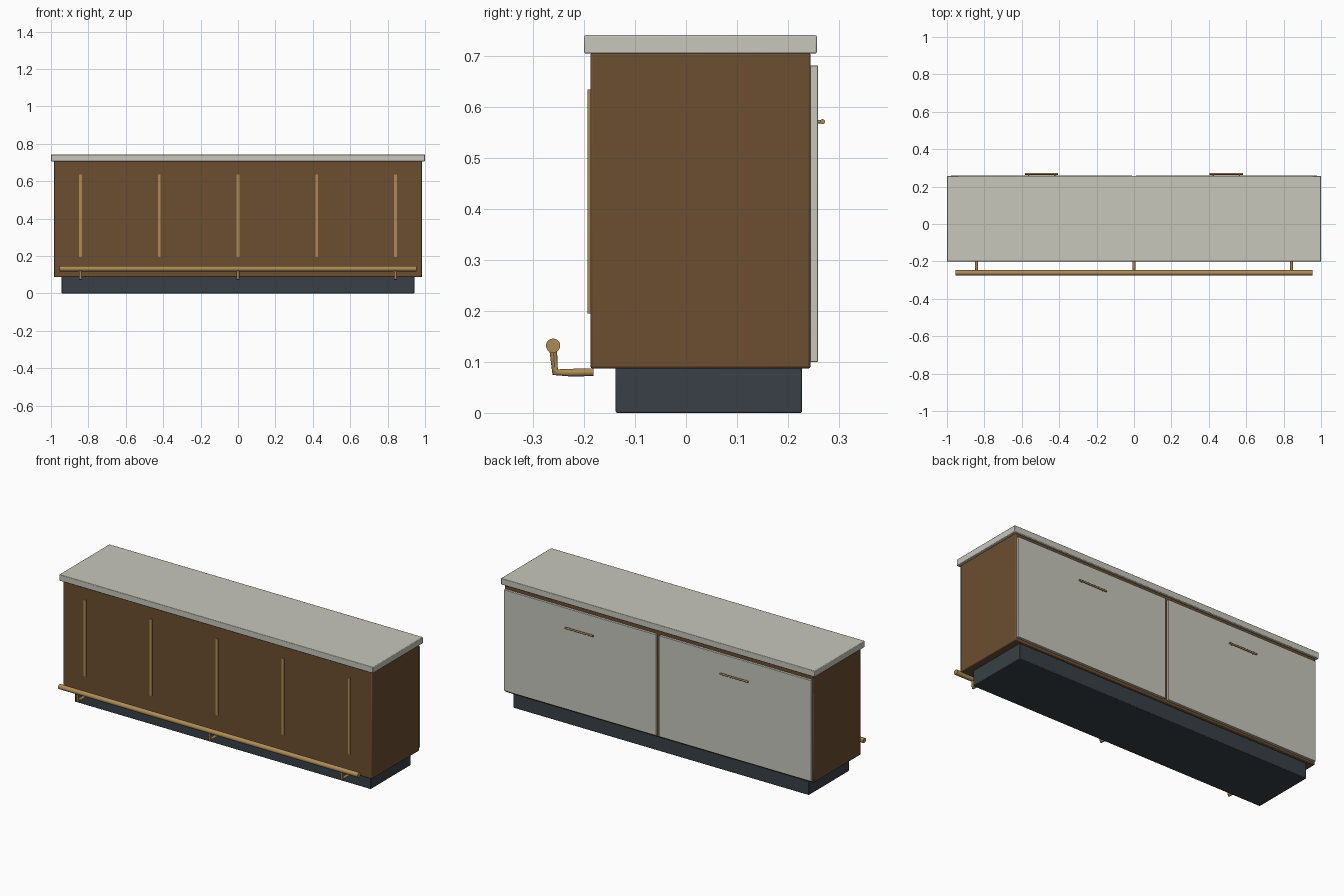
import bpy
from mathutils import Vector

cube = bpy.data.objects.get("Cube")
if cube:
    bpy.data.objects.remove(cube, do_unlink=True)


def material(name, rgb):
    mat = bpy.data.materials.new(name)
    mat.use_nodes = True
    color = (*rgb, 1)
    mat.diffuse_color = color
    mat.node_tree.nodes["Principled BSDF"].inputs["Base Color"].default_value = color
    return mat


walnut = material("walnut_brown", (0.145, 0.077, 0.029))
stone = material("pale_stone", (0.57, 0.57, 0.505))
brass = material("brass", (0.42, 0.26, 0.092))
charcoal = material("charcoal", (0.04, 0.051, 0.061))


def finish(obj, name, mat):
    obj.name = name
    obj.data.materials.append(mat)
    bpy.ops.object.shade_smooth_by_angle(angle=0.7)
    return obj


def box(name, mat, low, high, bevel=0.0):
    low, high = Vector(low), Vector(high)
    bpy.ops.mesh.primitive_cube_add(size=1, location=(low + high) / 2)
    obj = bpy.context.object
    obj.scale = high - low
    bpy.ops.object.transform_apply(location=False, rotation=False, scale=True)
    if bevel:
        mod = obj.modifiers.new("rounded_edges", "BEVEL")
        mod.width = bevel
        mod.segments = 2
    return finish(obj, name, mat)


def rod(name, mat, start, end, radius, sides=20):
    start, end = Vector(start), Vector(end)
    axis = end - start
    bpy.ops.mesh.primitive_cylinder_add(
        vertices=sides, radius=radius, depth=axis.length, location=(start + end) / 2,
        rotation=axis.to_track_quat("Z", "Y").to_euler())
    return finish(bpy.context.object, name, mat)


def bent_pipe(name, mat, points, radius):
    curve = bpy.data.curves.new(name, "CURVE")
    curve.dimensions = "3D"
    curve.bevel_depth = radius
    curve.bevel_resolution = 3
    curve.use_fill_caps = True
    spline = curve.splines.new("POLY")
    spline.points.add(len(points) - 1)
    for target, co in zip(spline.points, points):
        target.co = (*co, 1)
    obj = bpy.data.objects.new(name, curve)
    bpy.context.collection.objects.link(obj)
    curve.materials.append(mat)
    # Convert to a mesh so every part is real geometry
    bpy.ops.object.select_all(action="DESELECT")
    obj.select_set(True)
    bpy.context.view_layer.objects.active = obj
    bpy.ops.object.convert(target="MESH")
    bpy.ops.object.shade_smooth_by_angle(angle=0.7)


# Main carcass
box("plinth", charcoal, (-0.943, -0.138, 0), (0.943, 0.228, 0.09), 0.003)
box("cabinet_body", walnut, (-0.985, -0.188, 0.087), (0.985, 0.245, 0.708), 0.005)
box("countertop", stone, (-1, -0.2, 0.706), (1, 0.257, 0.742), 0.003)

# Slim inlay strips on the front
for i in range(-2, 3):
    x = i * 0.421
    box(f"front_strip_{i + 3}", brass, (x - 0.007, -0.193, 0.195), (x + 0.007, -0.186, 0.635))

# Foot rail and its bent brackets
rod("foot_rail", brass, (-0.955, -0.261, 0.132), (0.955, -0.261, 0.132), 0.014)
for name, x in (("right", -0.842), ("middle", 0), ("left", 0.842)):
    path = [(x, -0.182, 0.08), (x, -0.225, 0.079), (x, -0.257, 0.08), (x, -0.261, 0.126)]
    bent_pipe(f"rail_bracket_{name}", brass, path, 0.008)

# Back doors with bar handles
for name, side in (("right", -1), ("left", 1)):
    inner, outer = sorted((side * 0.01, side * 0.979))
    box(f"door_{name}", stone, (inner, 0.244, 0.1), (outer, 0.259, 0.682), 0.001)
    x = side * 0.494
    rod(f"handle_{name}", brass, (x - 0.089, 0.268, 0.572), (x + 0.089, 0.268, 0.572), 0.005, 16)
    for end in (-1, 1):
        px = x + end * 0.07
        rod(f"handle_post_{name}_{'outer' if end == side else 'inner'}", brass,
            (px, 0.256, 0.572), (px, 0.268, 0.572), 0.0035, 12)
